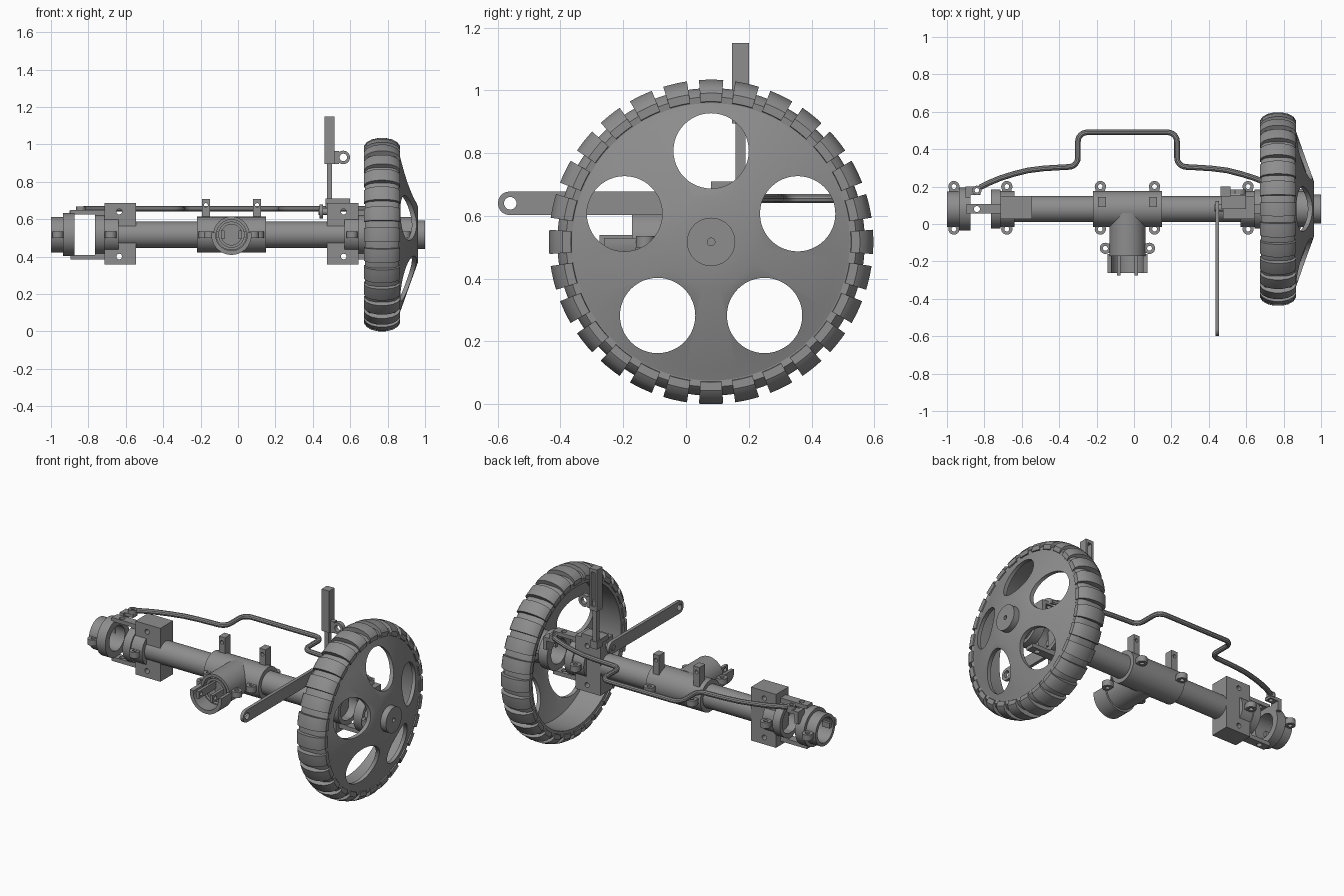
import bpy, bmesh, math
from math import cos, sin, pi
from mathutils import Vector

if "Cube" in bpy.data.objects:
    bpy.data.objects.remove(bpy.data.objects["Cube"])

CX, CY, CZ = -0.035, 0.08, 0.517      # centre of the axle
AX = (0, CY, CZ)
GREY = bpy.data.materials.new("dark_grey")
GREY.diffuse_color = (0.27, 0.27, 0.27, 1)
GREY.use_nodes = True
GREY.node_tree.nodes["Principled BSDF"].inputs["Base Color"].default_value = GREY.diffuse_color


def smooth(ob):
    bpy.ops.object.select_all(action='DESELECT')
    ob.select_set(True)
    bpy.context.view_layer.objects.active = ob
    bpy.ops.object.shade_smooth_by_angle(angle=math.radians(32))


def finish(bm, name):
    bmesh.ops.remove_doubles(bm, verts=bm.verts, dist=1e-5)
    bmesh.ops.recalc_face_normals(bm, faces=bm.faces)
    me = bpy.data.meshes.new(name)
    bm.to_mesh(me)
    bm.free()
    me.materials.append(GREY)
    ob = bpy.data.objects.new(name, me)
    bpy.context.collection.objects.link(ob)
    smooth(ob)
    return ob


def revolve(name, prof, c=AX, axis='X', n=48, spans=None):
    """Closed profile of (along, radius) points swept about an axis."""
    bm = bmesh.new()
    full = spans is None
    m = len(prof)
    for t0, t1 in spans or [(0, 2 * pi)]:
        rings = []
        for i in range(n if full else n + 1):
            t = t0 + (t1 - t0) * i / n
            ring = []
            for a, r in prof:
                p, q = r * cos(t), r * sin(t)
                v = {'X': (a, p, q), 'Y': (p, a, q), 'Z': (p, q, a)}[axis]
                ring.append(bm.verts.new(Vector(v) + Vector(c)))
            rings.append(ring)
        for i in range(n):
            A, B = rings[i], rings[(i + 1) % len(rings)]
            for j in range(m):
                k = (j + 1) % m
                if prof[j][1] or prof[k][1]:
                    bm.faces.new((A[j], A[k], B[k], B[j]))
        if not full:
            bm.faces.new(rings[0])
            bm.faces.new(rings[-1])
    return finish(bm, name)


def cyl(name, a0, a1, r, c=AX, axis='X', n=40, hole=0.0):
    return revolve(name, [(a0, hole), (a0, r), (a1, r), (a1, hole)], c, axis, n)


def box(name, x, y, z):
    bm = bmesh.new()
    bmesh.ops.create_cube(bm, size=1)
    for v in bm.verts:
        v.co = [(lo + hi) / 2 + k * (hi - lo) for k, (lo, hi) in zip(v.co, (x, y, z))]
    return finish(bm, name)


def cut(ob, cutters):
    for c in cutters:
        c.hide_render = True
        mod = ob.modifiers.new("cut", 'BOOLEAN')
        mod.operation, mod.solver, mod.object = 'DIFFERENCE', 'EXACT', c
        bpy.context.view_layer.objects.active = ob
        bpy.ops.object.modifier_apply(modifier=mod.name)
        bpy.data.objects.remove(c)
    smooth(ob)


def span(u0, u1, s):
    return tuple(sorted((CX + s * u0, CX + s * u1)))


def ear(name, x, y, toward):
    """Bolt eye with a vertical hole and a short web to the body."""
    cyl(name, -0.018, 0.018, 0.03, (x, y, CZ), 'Z', 24, 0.013)
    d = Vector((toward[0] - x, toward[1] - y)).normalized()
    a, b = Vector((x, y)) + d * 0.016, Vector((x, y)) + d * 0.05
    w = Vector((abs(d.y), abs(d.x))) * 0.026
    box(name + "_web", (min(a.x, b.x) - w.x, max(a.x, b.x) + w.x),
        (min(a.y, b.y) - w.y, max(a.y, b.y) + w.y), (CZ - 0.016, CZ + 0.016))


# Wheel: tyre carcass, wrap-round lugs, dished disc with five holes, hub
WX = 0.77
half = [(0.087, 0.437), (0.09, 0.462), (0.07, 0.482), (0.038, 0.49)]
revolve("tyre", [(WX - a, r) for a, r in half] + [(WX + a, r) for a, r in half[::-1]], n=112)
half = [(0.086, 0.445), (0.095, 0.447), (0.096, 0.474), (0.082, 0.494), (0.055, 0.509), (0.02, 0.517)]
inner = [(0.035, 0.48), (0.078, 0.46)]
step = 2 * pi / 28
revolve("tyre_lugs", [(WX - a, r) for a, r in half] + [(WX + a, r) for a, r in half[::-1]]
        + [(WX + a, r) for a, r in inner[::-1]] + [(WX - a, r) for a, r in inner],
        n=4, spans=[(i * step - 0.075, i * step + 0.075) for i in range(28)])
disc = revolve("wheel_disc", [(0.683, 0.442), (0.858, 0.442), (0.868, 0.41), (0.963, 0.145), (0.963, 0.05),
                              (0.94, 0.05), (0.94, 0.14), (0.846, 0.405), (0.838, 0.428), (0.683, 0.428)], n=96)
cut(disc, [cyl("hole_cutter", 0.7, 1.1, 0.12,
               (0, CY + 0.29 * cos(pi / 2 + k * 2 * pi / 5), CZ + 0.29 * sin(pi / 2 + k * 2 * pi / 5)), 'X', 48)
           for k in range(5)])
cyl("hub_cap", 0.91, 1.0, 0.077, hole=0.012)

# Axle tube and central housing
cyl("axle_tube", CX - 0.64, CX + 0.64, 0.07)
cyl("centre_housing", CX - 0.185, CX + 0.185, 0.096)
for s in (-1, 1):
    x = CX + s * 0.137
    lug = box("housing_mount", (x - 0.021, x + 0.021), (0.09, 0.145), (0.56, 0.708))
    cut(lug, [cyl("hole_cutter", -0.2, 0.2, 0.011, (x, 0.1, 0.675), 'Y', 20)])
    for y in (-0.027, 0.2):
        ear("housing_ear", CX + s * 0.145, y, (CX + s * 0.145, CY))
    ear("pinion_ear", CX + s * 0.118, -0.13, (CX, -0.13))

# Pinion nose: recessed tube, lower half cup, inner collar and yoke prongs
PC = (CX, 0, CZ)
revolve("pinion_housing", [(0.06, 0), (0.06, 0.097), (-0.172, 0.097), (-0.172, 0.08), (-0.11, 0.08), (-0.11, 0)], PC, 'Y')
revolve("pinion_cup", [(-0.16, 0.085), (-0.16, 0.108), (-0.262, 0.108), (-0.262, 0.085)], PC, 'Y', 28,
        [(pi - 0.12, 2 * pi + 0.12)])
cyl("pinion_collar", -0.165, -0.1, 0.07, PC, 'Y', 32, 0.055)
for s in (-1, 1):
    x = CX + s * 0.047
    prong = box("yoke_prong", (x - 0.009, x + 0.009), (-0.275, -0.1), (CZ - 0.022, CZ + 0.022))
    cut(prong, [cyl("hole_cutter", -0.1, 0.1, 0.012, (x, -0.25, CZ), 'X', 20)])

# Both axle ends, mirrored about the axle centre
for s in (-1, 1):
    block = box("suspension_block", span(0.51, 0.68, s), (0.027, 0.15), (0.358, 0.685))
    cut(block, [cyl("hole_cutter", -0.3, 0.3, 0.015, (CX + s * 0.6, CY, z), 'Y', 24) for z in (0.4, 0.64)])
    revolve("axle_collar", [(CX + s * u, r) for u, r in
                            [(0.605, 0.06), (0.605, 0.096), (0.68, 0.096), (0.68, 0.105), (0.73, 0.105),
                             (0.73, 0.08), (0.66, 0.08), (0.66, 0.06)]])
    revolve("knuckle_ring", [(CX + s * u, r) for u, r in
                             [(0.84, 0.075), (0.84, 0.115), (0.9, 0.115), (0.9, 0.095), (0.965, 0.095), (0.965, 0.075)]])
    for u in (0.645, 0.928):
        for y in (-0.027, 0.2):
            ear("clamp_ear", CX + s * u, y, (CX + s * u, CY))
    # Upper and lower pivot plates with eyes
    for z0, z1, r0, r1 in ((0.625, 0.648, 0.605, 0.63), (0.383, 0.408, 0.4, 0.44)):
        plate = box("pivot_plate", span(0.68, 0.86, s), (0.055, 0.108), (z0, z1))
        cut(plate, [cyl("hole_cutter", 0, 1, 0.016, (CX + s * 0.805, CY, 0), 'Z', 24)])
        box("pivot_riser", span(0.68, 0.73, s), (0.055, 0.108), (r0, r1))
    # Steering arm
    arm = box("steering_arm", span(0.785, 0.86, s), (0.155, 0.2), (0.625, 0.645))
    cut(arm, [cyl("hole_cutter", 0, 1, 0.013, (CX + s * 0.805, 0.18, 0), 'Z', 24)])
    box("steering_arm_foot", span(0.84, 0.865, s), (0.14, 0.2), (0.57, 0.645))
    cyl("tie_rod_end", 0.638, 0.668, 0.025, (CX + s * 0.805, 0.18, 0), 'Z', 24, 0.012)

# Cranked tie rod
side = [(0.215 + 0.05 * sin(t * pi / 12), 0.44 + 0.05 * cos(t * pi / 12)) for t in range(7)]
side += [(0.315 - 0.05 * cos(t * pi / 12), 0.355 - 0.05 * sin(t * pi / 12)) for t in range(7)]
side += [(0.37, 0.302), (0.45, 0.297), (0.53, 0.287), (0.61, 0.267), (0.68, 0.245), (0.74, 0.22), (0.79, 0.195)]
path = [(CX - u, y) for u, y in side[::-1]] + [(CX + u, y) for u, y in side]
cu = bpy.data.curves.new("tie_rod", 'CURVE')
cu.dimensions, cu.bevel_depth, cu.bevel_resolution, cu.use_fill_caps = '3D', 0.015, 3, True
cu.materials.append(GREY)
sp = cu.splines.new('POLY')
sp.points.add(len(path) - 1)
for p, (x, y) in zip(sp.points, path):
    p.co = (x, y, 0.655, 1)
rod = bpy.data.objects.new("tie_rod", cu)
bpy.context.collection.objects.link(rod)
bpy.ops.object.select_all(action='DESELECT')
rod.select_set(True)
bpy.context.view_layer.objects.active = rod
bpy.ops.object.convert(target='MESH')
smooth(bpy.context.view_layer.objects.active)

# Trailing lever: flat bar with round ends and eyes
bm = bmesh.new()
R, LZ = 0.0375, 0.64
pts = [(0.085 + R * sin(t * pi / 10), LZ + R * cos(t * pi / 10)) for t in range(11)]
pts += [(-0.562 - R * sin(t * pi / 10), LZ - R * cos(t * pi / 10)) for t in range(11)]
f = bm.faces.new([bm.verts.new((0.435, y, z)) for y, z in pts])
ext = bmesh.ops.extrude_face_region(bm, geom=[f])
bmesh.ops.translate(bm, vec=(0.02, 0, 0), verts=[v for v in ext['geom'] if isinstance(v, bmesh.types.BMVert)])
lever = finish(bm, "trailing_lever")
cut(lever, [cyl("hole_cutter", 0, 1, 0.02, (0, -0.56, LZ), 'X', 28)])
cyl("lever_pin", 0.43, 0.5, 0.018, (0, 0.085, LZ), 'X', 24)

# Upright damper: base, rod, channel-shaped body and side eye
box("damper_base", (0.468, 0.6), (0.08, 0.155), (0.68, 0.71))
box("damper_foot", (0.468, 0.515), (0.14, 0.195), (0.66, 0.705))
box("damper_rod", (0.475, 0.502), (0.157, 0.19), (0.69, 0.95))
body = box("damper_body", (0.463, 0.515), (0.147, 0.2), (0.895, 1.15))
cut(body, [box("slot_cutter", (0.476, 0.502), (0.165, 0.25), (0.92, 1.13))])
cyl("damper_eye", 0.158, 0.185, 0.036, (0.563, 0, 0.93), 'Y', 32, 0.02)
box("damper_eye_web", (0.51, 0.541), (0.158, 0.185), (0.895, 0.965))
